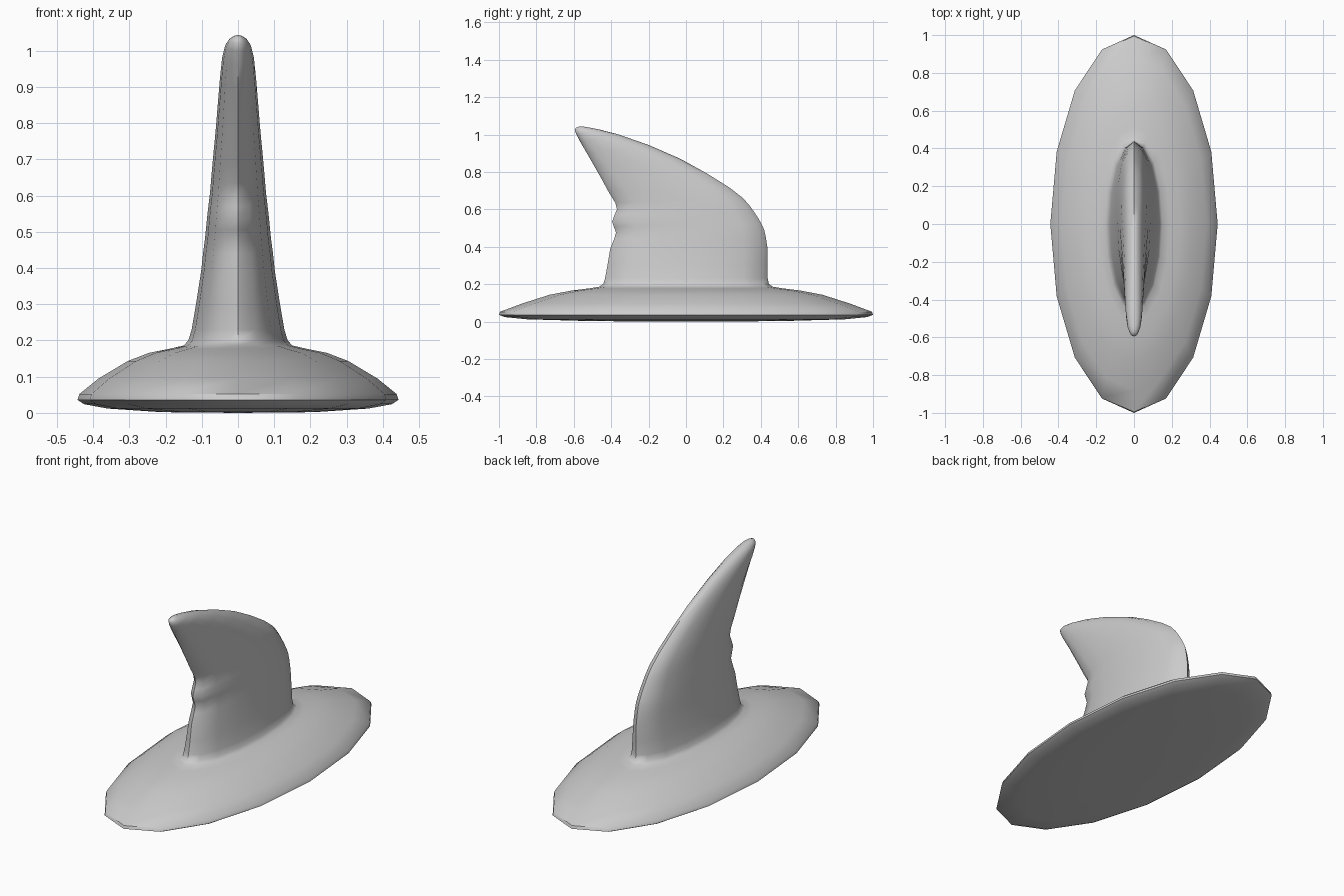
import bpy, bmesh, math

SIDES = 16
# Each ring: front y, front z, back y, back z, half width
base = [
    (0.50, 0.002, 0.21), (0.85, 0.012, 0.36), (0.97, 0.024, 0.425),
    (1.00, 0.036, 0.443), (0.995, 0.052, 0.438), (0.88, 0.095, 0.385),
    (0.73, 0.143, 0.305), (0.61, 0.166, 0.245), (0.52, 0.177, 0.19),
    (0.465, 0.186, 0.15), (0.443, 0.20, 0.137),
]
rings = [(-r, z, r, z, w) for r, z, w in base]
rings += [
    (-0.433, 0.23, 0.437, 0.23, 0.128),
    (-0.42, 0.30, 0.437, 0.30, 0.116),
    (-0.405, 0.39, 0.436, 0.39, 0.102),
    (-0.385, 0.44, 0.427, 0.45, 0.096),
    (-0.374, 0.475, 0.418, 0.49, 0.091),
    (-0.385, 0.505, 0.405, 0.52, 0.088),
    (-0.395, 0.535, 0.388, 0.55, 0.085),
    (-0.382, 0.57, 0.365, 0.585, 0.081),
    (-0.369, 0.60, 0.34, 0.62, 0.077),
    (-0.378, 0.635, 0.305, 0.66, 0.074),
    (-0.412, 0.69, 0.23, 0.718, 0.069),
    (-0.45, 0.76, 0.11, 0.793, 0.062),
    (-0.49, 0.83, -0.03, 0.87, 0.056),
    (-0.53, 0.90, -0.20, 0.944, 0.050),
    (-0.565, 0.96, -0.36, 1.00, 0.044),
    (-0.586, 1.00, -0.46, 1.026, 0.036),
    (-0.595, 1.022, -0.515, 1.037, 0.026),
    (-0.590, 1.035, -0.545, 1.042, 0.014),
]

# Loft elliptical rings from underside to fin tip
bm = bmesh.new()
loops = []
for y0, z0, y1, z1, w in rings:
    loop = []
    for i in range(SIDES):
        a = 2 * math.pi * i / SIDES
        t = (math.sin(a) + 1) / 2
        loop.append(bm.verts.new((w * math.cos(a), y0 + (y1 - y0) * t, z0 + (z1 - z0) * t)))
    loops.append(loop)
for a, b in zip(loops, loops[1:]):
    for i in range(SIDES):
        j = (i + 1) % SIDES
        bm.faces.new((a[i], a[j], b[j], b[i]))

# Close the underside and the tip
for loop, co in ((loops[0], (0, 0, 0)), (loops[-1], (0, -0.568, 1.044))):
    c = bm.verts.new(co)
    for i in range(SIDES):
        bm.faces.new((loop[i], loop[(i + 1) % SIDES], c))
bmesh.ops.recalc_face_normals(bm, faces=bm.faces)

mesh = bpy.data.meshes.new("fin_on_base")
bm.to_mesh(mesh)
bm.free()
obj = bpy.data.objects.new("fin_on_base", mesh)
bpy.context.collection.objects.link(obj)
bpy.context.view_layer.objects.active = obj
obj.select_set(True)
bpy.ops.object.shade_smooth_by_angle(angle=math.radians(50))
